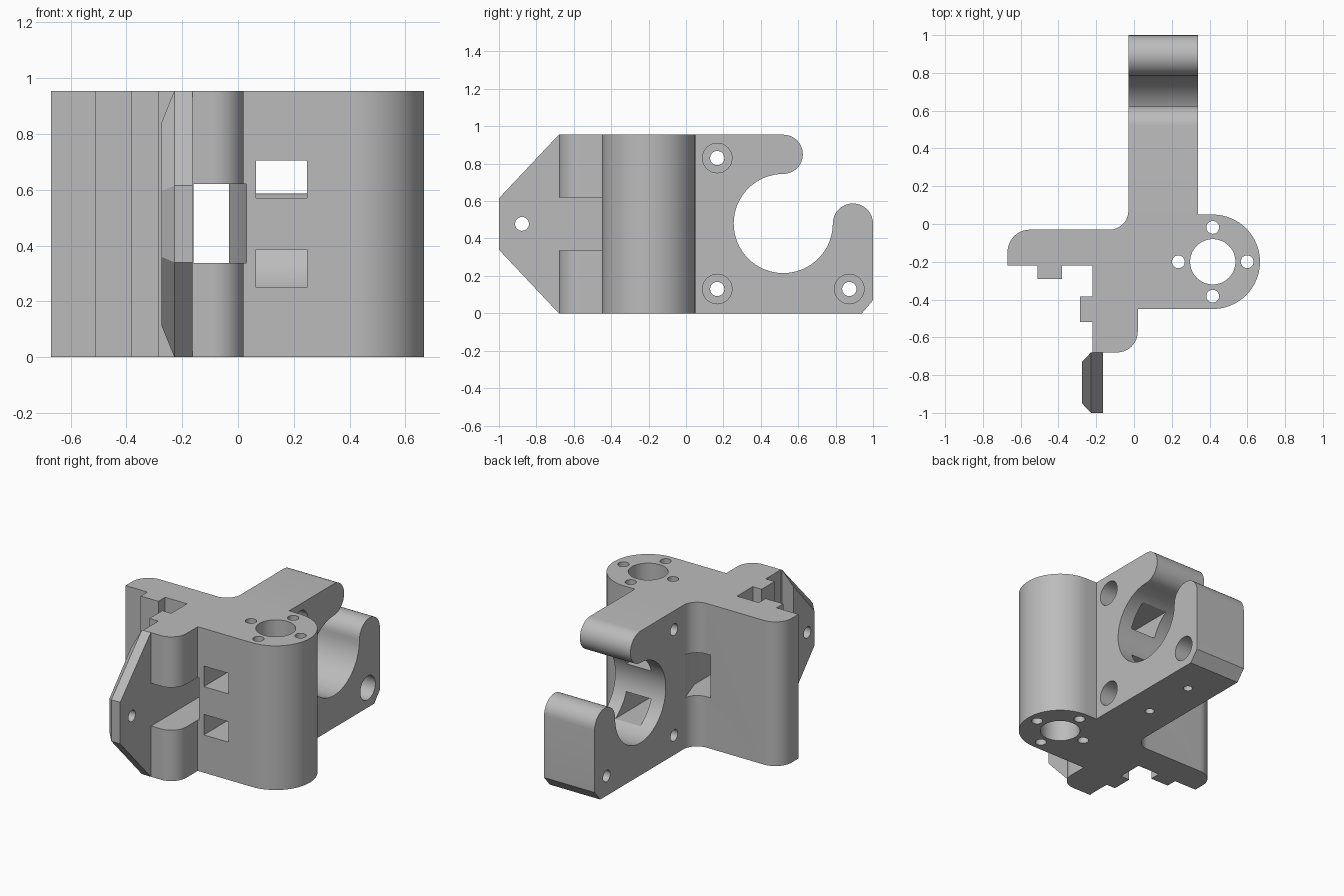
import bpy, bmesh, math
from mathutils import Vector

if "Cube" in bpy.data.objects:
    bpy.data.objects.remove(bpy.data.objects["Cube"], do_unlink=True)

HEIGHT = 0.955
MID = 0.478

grey = bpy.data.materials.new("plain_grey")
grey.use_nodes = True
colour = (0.5, 0.5, 0.5, 1)
grey.diffuse_color = colour
grey.node_tree.nodes["Principled BSDF"].inputs["Base Color"].default_value = colour


def arc(cx, cy, r, start, end, steps=16):
    angles = [math.radians(start + (end - start) * i / steps) for i in range(steps + 1)]
    return [(cx + r * math.cos(a), cy + r * math.sin(a)) for a in angles]


def prism(name, profile, low, high, axis="z"):
    """Extrude a 2D outline: (x, y) along z, or (y, z) along x."""
    def place(p, d):
        return (p[0], p[1], d) if axis == "z" else (d, p[0], p[1])
    bm = bmesh.new()
    ends = [[bm.verts.new(place(p, d)) for p in profile] for d in (low, high)]
    for ring in ends:
        bm.faces.new(ring)
    n = len(profile)
    for i in range(n):
        j = (i + 1) % n
        bm.faces.new((ends[0][i], ends[0][j], ends[1][j], ends[1][i]))
    bmesh.ops.recalc_face_normals(bm, faces=bm.faces)
    mesh = bpy.data.meshes.new(name)
    bm.to_mesh(mesh)
    bm.free()
    mesh.materials.append(grey)
    obj = bpy.data.objects.new(name, mesh)
    bpy.context.collection.objects.link(obj)
    return obj


def rect(x0, x1, y0, y1):
    return [(x0, y0), (x1, y0), (x1, y1), (x0, y1)]


def circle(cx, cy, r, steps=32):
    return arc(cx, cy, r, 0, 360, steps)[:-1]


def cut(target, profile, low, high, axis="z"):
    cutter = prism("cutter", profile, low, high, axis)
    cutter.hide_render = True
    mod = target.modifiers.new("cut", "BOOLEAN")
    mod.operation = "DIFFERENCE"
    mod.solver = "EXACT"
    mod.object = cutter
    bpy.context.view_layer.objects.active = target
    bpy.ops.object.modifier_apply(modifier=mod.name)
    bpy.data.objects.remove(cutter, do_unlink=True)


# Main body: plan outline with rail groove, side wing, round boss and arm
outline = [(-0.67, -0.22)]
outline += arc(-0.55, -0.15, 0.12, 180, 90)
outline += arc(-0.13, 0.07, 0.10, -90, 0)
outline += [(-0.03, 1), (0.34, 1), (0.34, 0.05)]
outline += arc(0.417, -0.2, 0.25, 90, -90, 32)
outline += [(0.02, -0.45)]
outline += arc(-0.09, -0.57, 0.11, 0, -90)
outline += [(-0.22, -0.68), (-0.22, -0.52), (-0.285, -0.52), (-0.285, -0.385),
            (-0.22, -0.385), (-0.22, -0.22), (-0.38, -0.22), (-0.38, -0.29),
            (-0.51, -0.29), (-0.51, -0.22)]
body = prism("bracket_body", outline, 0, HEIGHT)

# Open rod cradle with rounded hook tip and upper lip
cradle = arc(0.52, 0.48, 0.265, 90, 360, 48)
cradle += arc(0.8925, 0.48, 0.1075, 180, 0)[1:]
cradle += [(1.1, 0.48), (1.1, 1.1), (0.52, 1.1)]
cradle += arc(0.52, 0.85, 0.105, 90, -90)[:-1]
cut(body, cradle, -0.2, 0.5, "x")

# Bevel under the arm end
cut(body, [(0.93, -0.012), (1.05, -0.05), (1.05, 0.128)], -0.2, 0.5, "x")

# Boss bore and its ring of screw holes
cut(body, circle(0.417, -0.2, 0.12, 48), -0.1, 1.1)
for dx, dy in ((1, 0), (-1, 0), (0, 1), (0, -1)):
    cut(body, circle(0.417 + 0.182 * dx, -0.2 + 0.182 * dy, 0.034, 24), -0.1, 1.1)

# Counterbored screw holes across the arm
for y, z in ((0.167, 0.83), (0.167, 0.13), (0.873, 0.13)):
    cut(body, circle(y, z, 0.038), -0.2, 0.5, "x")
    cut(body, circle(y, z, 0.079), 0.17, 0.5, "x")

# Blind holes in the underside
for y in (0.33, 0.69):
    cut(body, circle(0.153, y, 0.028, 24), -0.1, 0.13)

# Strap slots from the front into the cradle
for z in (0.25, 0.57):
    cut(body, rect(0.065, 0.247, -0.6, 0.42), z, z + 0.136)

# Belt passage with slanted inner wall
passage = [(-0.16, -0.8), (0.03, -0.8), (0.03, -0.13), (-0.035, 0.065), (-0.16, 0.065)]
cut(body, passage, 0.337, 0.62)

# Mounting tab: trapezoid plate with bevelled outer face
edge = [(-0.68, 0), (-1, 0.34), (-1, 0.615), (-0.68, HEIGHT)]
inner = [(-0.73, 0.115), (-0.95, 0.36), (-0.95, 0.595), (-0.73, 0.84)]
bm = bmesh.new()
rings = []
for x, points in ((-0.163, edge), (-0.228, edge), (-0.275, inner)):
    rings.append([bm.verts.new((x, y, z)) for y, z in points])
for a, b in zip(rings, rings[1:]):
    for i in range(4):
        j = (i + 1) % 4
        bm.faces.new((a[i], a[j], b[j], b[i]))
bm.faces.new(rings[0])
bm.faces.new(rings[-1])
bmesh.ops.recalc_face_normals(bm, faces=bm.faces)
mesh = bpy.data.meshes.new("mounting_tab")
bm.to_mesh(mesh)
bm.free()
mesh.materials.append(grey)
tab = bpy.data.objects.new("mounting_tab", mesh)
bpy.context.collection.objects.link(tab)
cut(tab, circle(-0.877, MID, 0.037), -0.4, 0, "x")

# Smooth the round walls, keep the corners crisp
for obj in (body, tab):
    bpy.ops.object.select_all(action="DESELECT")
    obj.select_set(True)
    bpy.context.view_layer.objects.active = obj
    bpy.ops.object.shade_smooth_by_angle(angle=math.radians(25))
